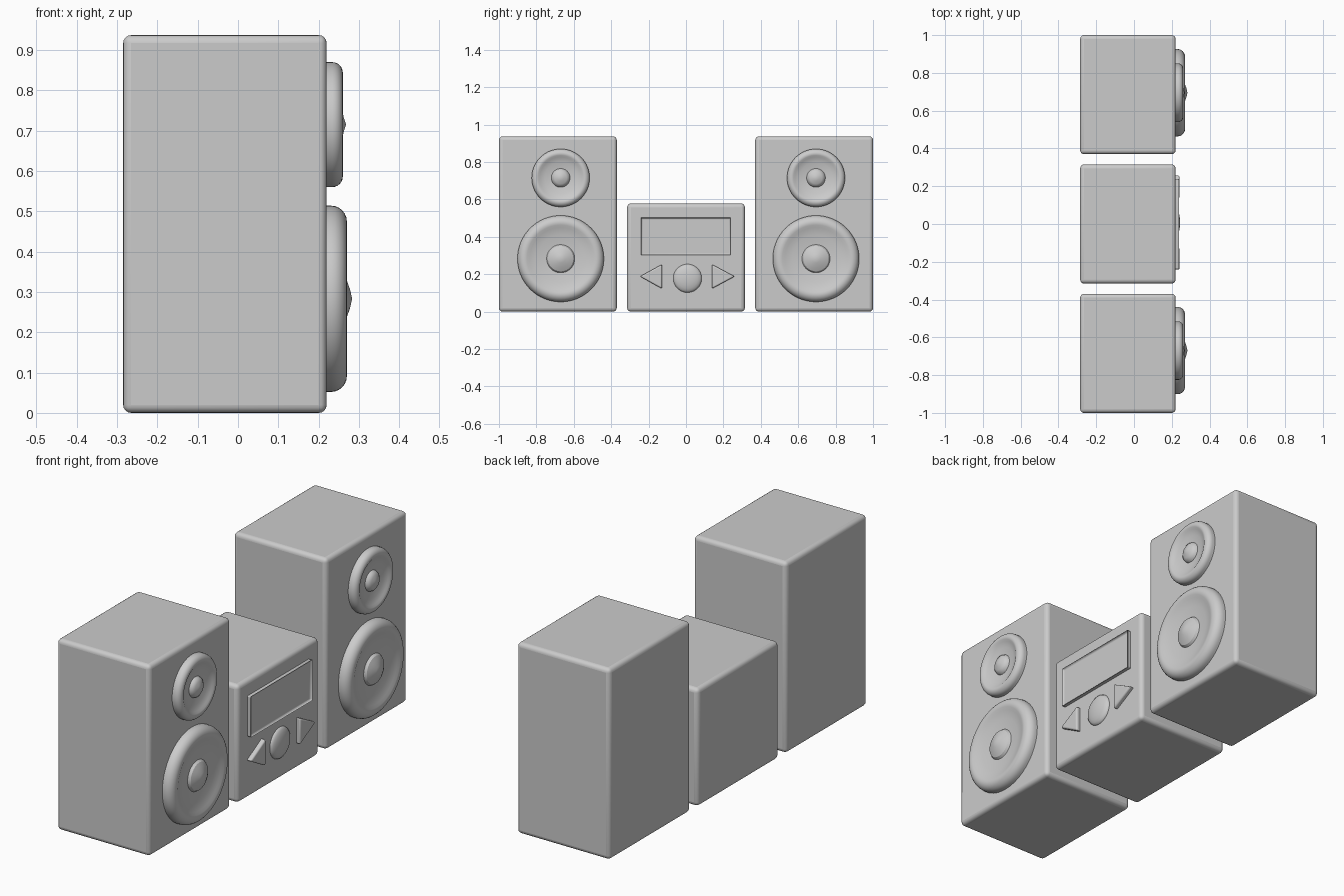
import bpy, bmesh, math

if "Cube" in bpy.data.objects:
    bpy.data.objects.remove(bpy.data.objects["Cube"])

FRONT = 0.22   # x of the cabinets' speaker faces


def finish(name, bm, bevel=0.0, segments=3):
    bmesh.ops.recalc_face_normals(bm, faces=bm.faces)
    mesh = bpy.data.meshes.new(name)
    bm.to_mesh(mesh)
    bm.free()
    ob = bpy.data.objects.new(name, mesh)
    bpy.context.collection.objects.link(ob)
    if bevel:
        mod = ob.modifiers.new("bevel", "BEVEL")
        mod.width, mod.segments = bevel, segments
        mod.limit_method = "ANGLE"
        mod.harden_normals = False
    bpy.ops.object.select_all(action="DESELECT")
    ob.select_set(True)
    bpy.context.view_layer.objects.active = ob
    bpy.ops.object.shade_smooth_by_angle(angle=math.radians(32))
    return ob


def prism(outline, x0, x1):
    """Extrude a (y, z) outline from x0 to x1; returns bmesh and front face."""
    bm = bmesh.new()
    back = [bm.verts.new((x0, y, z)) for y, z in outline]
    front = [bm.verts.new((x1, y, z)) for y, z in outline]
    n = len(outline)
    bm.faces.new(back[::-1])
    cap = bm.faces.new(front)
    for i in range(n):
        j = (i + 1) % n
        bm.faces.new((back[i], back[j], front[j], front[i]))
    return bm, cap


def rect(y0, y1, z0, z1):
    return [(y0, z0), (y1, z0), (y1, z1), (y0, z1)]


def lathe(name, y, z, profile, steps=64):
    """Spin a (radius, x offset) profile about an axis along x."""
    bm = bmesh.new()
    verts = [bm.verts.new((FRONT + d, y + r, z)) for r, d in profile]
    edges = [bm.edges.new(p) for p in zip(verts, verts[1:])]
    bmesh.ops.spin(bm, geom=verts + edges, cent=(0, y, z), axis=(1, 0, 0),
                   angle=math.tau, steps=steps)
    bmesh.ops.remove_doubles(bm, verts=bm.verts, dist=1e-5)
    return finish(name, bm)


def driver(name, y, z, radius, cap, rim, tip):
    """Rounded surround, shallow dished cone and pointed dust cap."""
    roll = 0.17 * radius
    prof = [(radius, -0.01), (radius, rim - roll)]
    for i in range(1, 7):
        a = math.radians(15 * i)
        prof.append((radius - roll + roll * math.cos(a),
                     rim - roll + roll * math.sin(a)))
    prof += [(radius * 0.78, rim - 0.002), (radius * 0.72, rim - 0.008),
             (radius * 0.55, rim - 0.017), (cap, rim - 0.022),
             (cap * 0.9, rim - 0.010), (cap * 0.65, rim - 0.001),
             (cap * 0.3, tip - 0.005), (0, tip)]
    lathe(name, y, z, prof)


# Speaker cabinets and their drivers
for side, y0, y1, yc in (("left", -1.0, -0.37, -0.67), ("right", 0.37, 1.0, 0.695)):
    bm, _ = prism(rect(y0, y1, 0, 0.937), -0.285, FRONT)
    finish(side + "_speaker_cabinet", bm, 0.02, 4)
    driver(side + "_woofer", yc, 0.283, 0.231, 0.075, 0.05, 0.063)
    driver(side + "_tweeter", yc, 0.715, 0.155, 0.05, 0.04, 0.048)

# Central unit
bm, _ = prism(rect(-0.315, 0.315, 0, 0.578), -0.285, FRONT)
finish("centre_cabinet", bm, 0.02, 4)

# Display with raised frame and recessed panel
bm, cap = prism(rect(-0.24, 0.238, 0.302, 0.502), FRONT - 0.01, FRONT + 0.018)
bmesh.ops.inset_region(bm, faces=[cap], thickness=0.018)
bmesh.ops.inset_region(bm, faces=[cap], thickness=0.005, depth=-0.010)
finish("display", bm, 0.005, 2)

# Arrow buttons
for name, tip, base in (("previous_button", -0.246, -0.128), ("next_button", 0.26, 0.138)):
    bm, _ = prism([(tip, 0.188), (base, 0.253), (base, 0.122)],
                  FRONT - 0.01, FRONT + 0.022)
    finish(name, bm, 0.008, 3)

# Domed round button
dome = [(0.076, -0.01), (0.076, 0.0)]
dome += [(0.076 * math.cos(math.radians(a)), 0.024 * math.sin(math.radians(a)))
         for a in range(15, 90, 15)] + [(0, 0.024)]
lathe("play_button", 0.008, 0.178, dome, 48)
